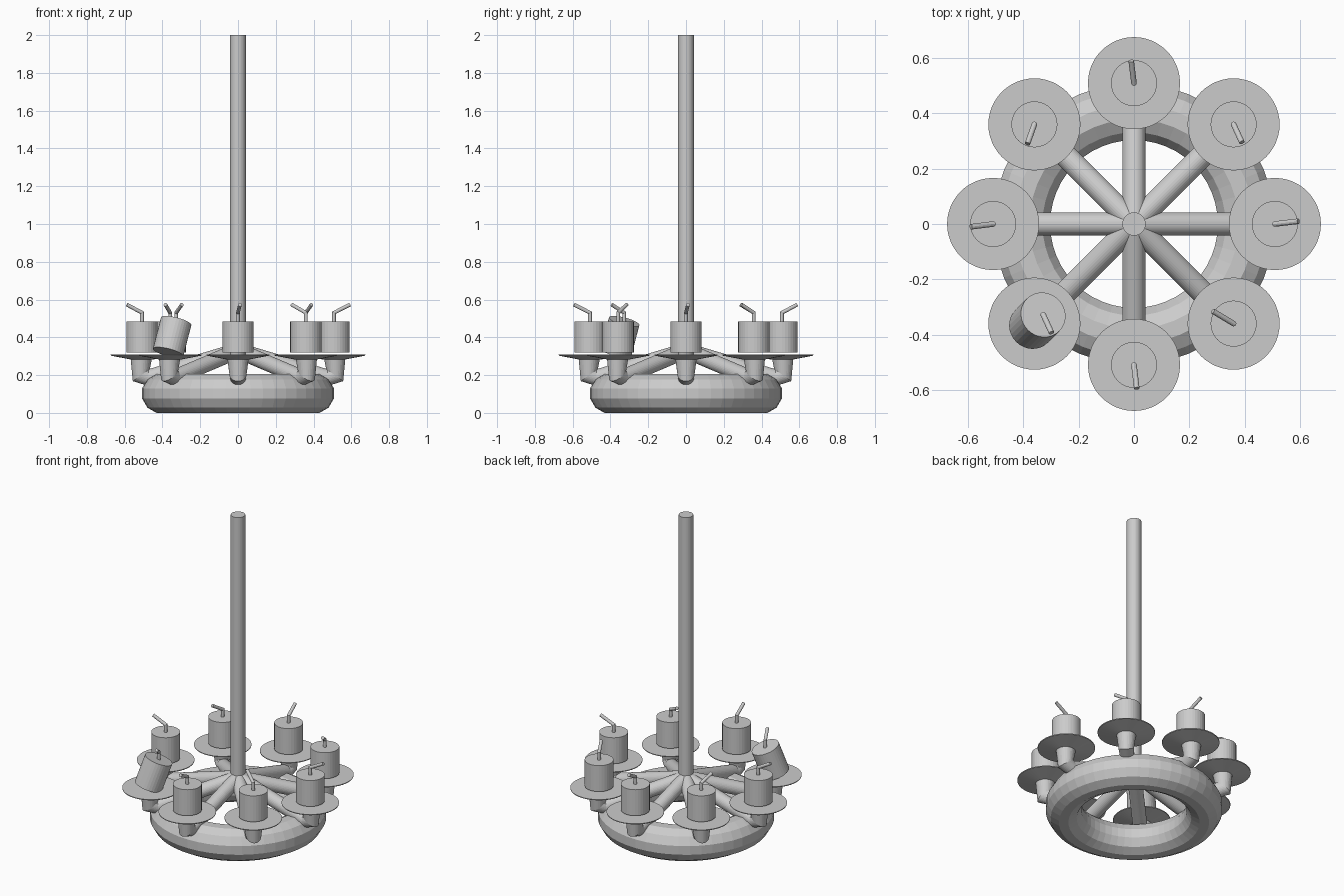
import bpy, bmesh
from math import sin, cos, pi, radians, atan2
from mathutils import Vector

cube = bpy.data.objects.get("Cube")
if cube:
    bpy.data.objects.remove(cube, do_unlink=True)

grey = bpy.data.materials.new("plain_grey")
grey.use_nodes = True
grey.diffuse_color = (0.6, 0.6, 0.6, 1)
grey.node_tree.nodes["Principled BSDF"].inputs["Base Color"].default_value = grey.diffuse_color


def finish(name, bm):
    bmesh.ops.recalc_face_normals(bm, faces=bm.faces)
    mesh = bpy.data.meshes.new(name)
    bm.to_mesh(mesh)
    bm.free()
    mesh.materials.append(grey)
    obj = bpy.data.objects.new(name, mesh)
    bpy.context.collection.objects.link(obj)
    return obj


def bridge(bm, a, b):
    for i in range(len(a)):
        j = (i + 1) % len(a)
        bm.faces.new((a[i], a[j], b[j], b[i]))


def tube(name, path, origin=(0, 0, 0), azimuth=0.0, sides=32):
    """Capped, mitred tube; path holds (out, up, radius) in a vertical plane."""
    out = Vector((cos(azimuth), sin(azimuth), 0))
    across = Vector((-sin(azimuth), cos(azimuth), 0))
    pts = [Vector(origin) + out * s + Vector((0, 0, z)) for s, z, r in path]
    bm = bmesh.new()
    rings = []
    for k, p in enumerate(pts):
        before = (p - pts[max(k - 1, 0)]).normalized()
        after = (pts[min(k + 1, len(pts) - 1)] - p).normalized()
        along = (before + after).normalized()
        stretch = 1 / max(along.dot(after if after.length else before), 0.5)
        u = across.cross(along) * stretch
        rings.append([bm.verts.new(p + path[k][2] * (u * cos(t) + across * sin(t)))
                      for t in (2 * pi * i / sides for i in range(sides))])
    for a, b in zip(rings, rings[1:]):
        bridge(bm, a, b)
    bm.faces.new(rings[0])
    bm.faces.new(rings[-1])
    return finish(name, bm)


def ring(name, major, minor, height, segments=48, sides=12):
    """Faceted ring with flat top, bottom and rim bands."""
    bm = bmesh.new()
    loops = []
    for i in range(segments):
        a = 2 * pi * i / segments
        loop = []
        for j in range(sides):
            t = 2 * pi * (j + 0.5) / sides
            r = major + minor * cos(t)
            loop.append(bm.verts.new((r * cos(a), r * sin(a), height + minor * sin(t))))
        loops.append(loop)
    for i in range(segments):
        bridge(bm, loops[i], loops[(i + 1) % segments])
    return finish(name, bm)


# Base ring and hanging pole
ring("base_ring", 0.405, 0.106, 0.103)
tube("pole", [(0, 0.31, 0.042), (0, 2.0, 0.042)])

# Horizontal lean of each wick, counter-clockwise from +x
wick_leans = [(0.085, 0.01), (0.03, -0.065), (-0.01, 0.08), (-0.025, -0.07),
              (-0.08, -0.01), (0.03, -0.065), (0.01, -0.085), (-0.075, 0.045)]

for n, (wx, wy) in enumerate(wick_leans):
    a = radians(45 * n)
    spot = Vector((cos(a), sin(a), 0)) * 0.508

    # Spoke that bends up into a flared cup
    tube(f"arm_{n}", [(0, 0.33, 0.042), (0.475, 0.187, 0.042),
                      (0.512, 0.2, 0.045), (0.512, 0.285, 0.056)], azimuth=a)

    # Drip plate, flat on top and shallow cone below
    tube(f"drip_plate_{n}", [(0, 0.282, 0.055), (0, 0.303, 0.165), (0, 0.308, 0.166)],
         origin=spot, azimuth=a, sides=48)

    # Candle, one of them leaning towards the pole
    lean = 0.045 if n == 5 else 0.0
    tube(f"candle_{n}", [(lean / 3, 0.32, 0.083), (-lean, 0.485, 0.083)],
         origin=spot, azimuth=a)

    # Bent wick
    top = spot - Vector((cos(a), sin(a), 0)) * lean
    reach = Vector((wx, wy)).length
    tube(f"wick_{n}", [(0, 0.48, 0.01), (0, 0.53, 0.01), (reach, 0.573, 0.01)],
         origin=top, azimuth=atan2(wy, wx), sides=12)
